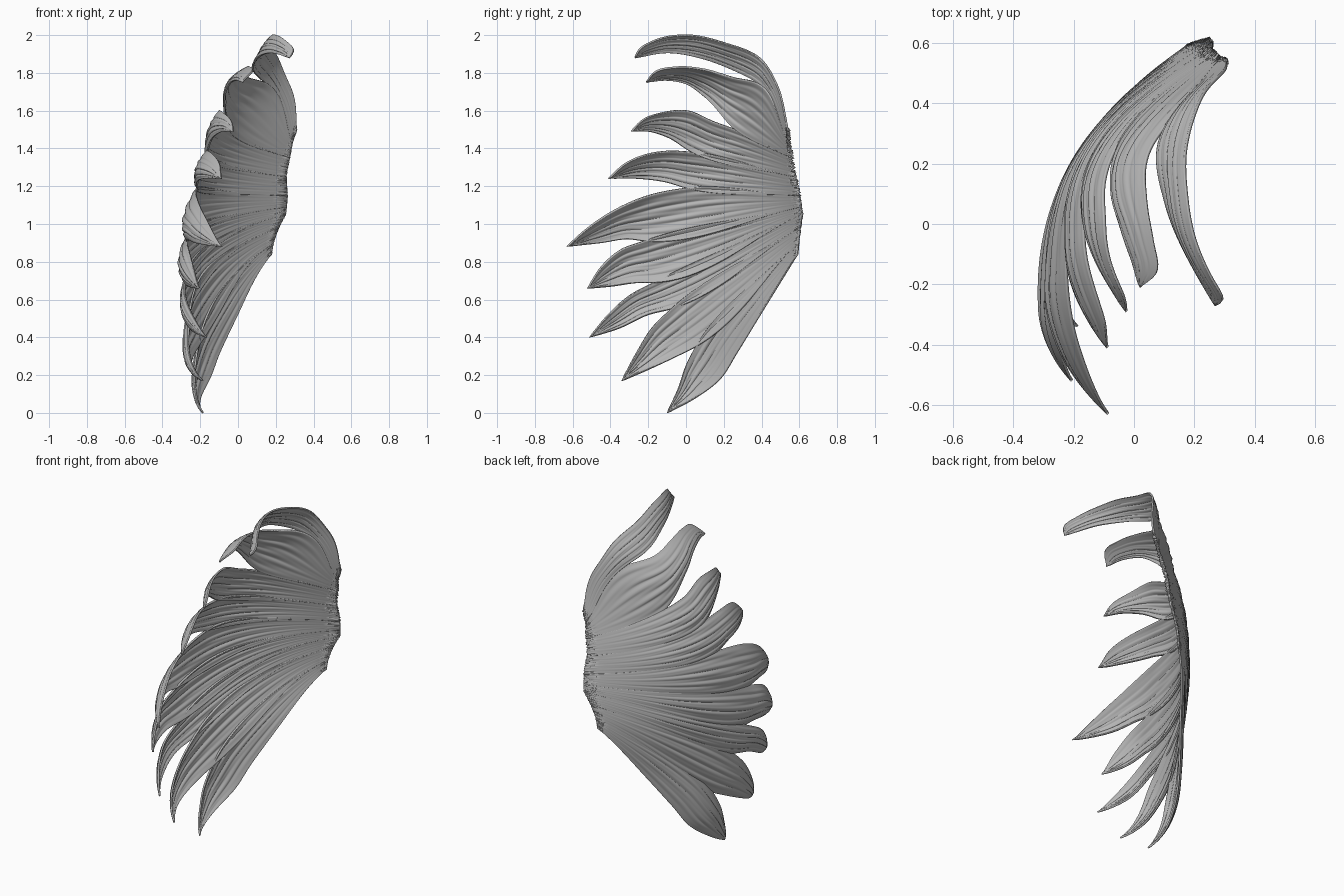
import bpy, bmesh, math, random
from mathutils import Vector

random.seed(4)
default = bpy.data.objects.get("Cube")
if default:
    bpy.data.objects.remove(default, do_unlink=True)

grey = bpy.data.materials.new("stone_grey")
grey.use_nodes = True
COLOUR = (0.47, 0.47, 0.47, 1)
grey.diffuse_color = COLOUR
grey.node_tree.nodes["Principled BSDF"].inputs["Base Color"].default_value = COLOUR

ROWS, COLUMNS = 56, 48


def smooth_curve(params, points, t):
    """Hermite curve through points placed at uneven parameters."""
    last = len(points) - 1
    t = min(max(t, params[0]), params[last])
    i = max(k for k in range(last) if params[k] <= t)

    def slope(k):
        return (points[k + 1] - points[k]) / (params[k + 1] - params[k])

    def tangent(k):
        if k == 0:
            return slope(0)
        if k == last:
            return slope(last - 1)
        before, after = params[k] - params[k - 1], params[k + 1] - params[k]
        return (slope(k - 1) * after + slope(k) * before) / (before + after)

    h = params[i + 1] - params[i]
    s = (t - params[i]) / h
    blend = s * s * (3 - 2 * s)
    return (points[i].lerp(points[i + 1], blend)
            + tangent(i) * (h * s * (1 - s) ** 2)
            - tangent(i + 1) * (h * s * s * (1 - s)))


def sample_edge(points, count):
    """Evenly spaced points along a side outline given as (y, z)."""
    points = [Vector(p) for p in points]
    params = [0]
    for a, b in zip(points, points[1:]):
        params.append(params[-1] + (b - a).length)
    return [smooth_curve(params, points, params[-1] * k / count)
            for k in range(count + 1)]


# Fan curvature by height: outermost x and its y, root x and its y, fullness
HEIGHTS = [0, .2, .5, .9, 1.25, 1.5, 1.75, 1.9, 2]
BENDS = [Vector(b) for b in (
    (-.2, 0, .24, .6, 2.1), (-.26, -.15, .22, .6, 2.1),
    (-.29, -.25, .23, .6, 2.2), (-.295, -.25, .21, .61, 2.6),
    (-.225, -.1, .265, .58, 2.7), (-.145, 0, .3, .535, 2.4),
    (-.05, .01, .27, .48, 2.2), (.11, .08, .27, .46, 2.2),
    (.17, .07, .27, .44, 2.2))]


def fan_depth(y, z):
    x_out, y_out, x_root, y_root, fullness = smooth_curve(HEIGHTS, BENDS, z)
    if y < y_out:
        return x_out + 1.5 * (y_out - y) ** 2
    return x_out + (x_root - x_out) * ((y - y_out) / (y_root - y_out)) ** fullness


def feather(name, upper, tip, lower, ragged):
    """One ribbed, cupped blade running from the root to its tip."""
    top = sample_edge(upper + [tip], ROWS)
    bottom = sample_edge(lower + [tip], ROWS)
    phase = random.uniform(0, math.tau)
    bm = bmesh.new()
    grid = []
    fringe = [random.uniform(-1, 1) * ragged for _ in range(COLUMNS + 1)]
    for r in range(ROWS + 1):
        u = r / ROWS
        width = (top[r] - bottom[r]).length
        row = []
        for c in range(COLUMNS + 1):
            v = c / COLUMNS
            y, z = top[r].lerp(bottom[r], v)
            across = 2 * v - 1
            # ribs follow the blade and fade towards the smooth root
            wave = (math.sin(34 * v + phase + 2 * math.sin(4 * u + phase))
                    + .6 * math.sin(57 * v - phase + 3 * u))
            ribs = .015 * min(width, .25) * min(1, 3 * u) * wave * (1 - across ** 4)
            cup = .22 * min(width, .25) * u * (across ** 2 - .25)
            x = fan_depth(y, z) + ribs + cup
            if r == 0:
                y += fringe[c]
            row.append(bm.verts.new((x, y, z)))
        grid.append(row)
    for a, b in zip(grid, grid[1:]):
        for c in range(COLUMNS):
            bm.faces.new((a[c], a[c + 1], b[c + 1], b[c]))
    bmesh.ops.remove_doubles(bm, verts=bm.verts[:], dist=.0005)
    for face in bm.faces:
        face.smooth = True
    mesh = bpy.data.meshes.new(name)
    bm.to_mesh(mesh)
    bm.free()
    mesh.materials.append(grey)
    blade = bpy.data.objects.new(name, mesh)
    bpy.context.collection.objects.link(blade)
    shell = blade.modifiers.new("thickness", "SOLIDIFY")
    shell.thickness = .01
    shell.offset = 0


# Points where neighbouring feathers meet along the root, top to bottom
ROOT = [(.54, 1.5), (.545, 1.43), (.56, 1.35), (.575, 1.25), (.6, 1.15),
        (.61, 1.09), (.615, 1.05), (.605, .98), (.595, .9), (.59, .84)]

# Notches between feather tips
NOTCH = [(.48, 1.74), (.38, 1.745), (.26, 1.5), (.03, 1.38), (0, 1.19),
         (-.22, .91), (-.17, .69), (-.08, .55), (.05, .35), (.38, .5)]

# Each feather: outline above the tip, the tip, outline below the tip
FEATHERS = [
    ([(.4, 1.87), (.2, 1.96), (0, 2), (-.17, 1.97), (-.25, 1.92)], (-.27, 1.88),
     [(.25, 1.815), (.07, 1.88), (-.1, 1.905)]),
    ([(.25, 1.775), (.09, 1.82), (-.05, 1.83), (-.17, 1.8)], (-.21, 1.75),
     [(.1, 1.67), (0, 1.74), (-.1, 1.76)]),
    ([(.15, 1.54), (0, 1.6), (-.12, 1.59), (-.23, 1.55)], (-.29, 1.49),
     [(-.1, 1.46), (-.2, 1.49)]),
    ([(-.1, 1.385), (-.2, 1.37), (-.32, 1.32)], (-.41, 1.24),
     [(-.1, 1.22), (-.25, 1.24)]),
    ([(-.2, 1.15), (-.4, 1.06), (-.53, .97)], (-.63, .88),
     [(-.3, .92), (-.45, .9)]),
    ([(-.35, .86), (-.45, .77)], (-.52, .66), [(-.25, .69), (-.4, .67)]),
    ([(-.3, .62), (-.42, .51)], (-.51, .4), [(-.2, .52), (-.35, .45)]),
    ([(-.18, .45), (-.26, .32)], (-.34, .17), [(-.05, .3), (-.2, .23)]),
    ([(0, .25), (-.04, .13)], (-.1, 0), [(.27, .32), (.18, .18), (.05, .08)]),
]

for i, (above, tip, below) in enumerate(FEATHERS):
    feather(f"feather_{i + 1}",
            [ROOT[i], NOTCH[i]] + above, tip,
            [ROOT[i + 1], NOTCH[i + 1]] + below,
            .012 if i < 4 else .003)
